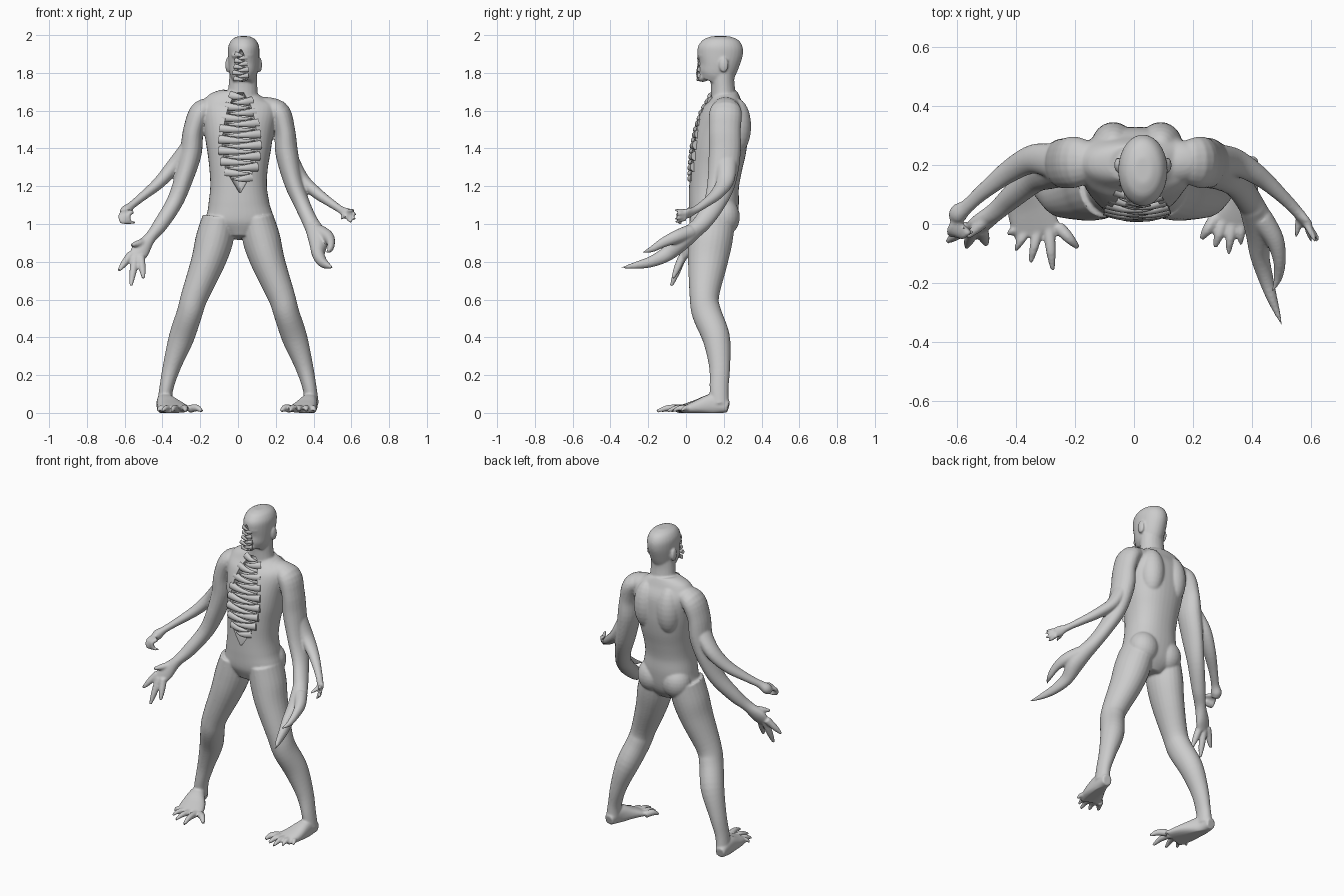
import bpy, bmesh, math
from mathutils import Vector, Matrix

X, Y, Z = Vector((1, 0, 0)), Vector((0, 1, 0)), Vector((0, 0, 1))


def catmull(a, b, c, d, t):
    return [0.5 * (2*q + (r-p)*t + (2*p-5*q+4*r-s)*t*t + (3*q-p-3*r+s)*t**3)
            for p, q, r, s in zip(a, b, c, d)]


def loft(bm, pts, ref=X, n=20, power=2.0, steps=5):
    """Tube through (x, y, z, radius along ref, other radius)."""
    p = [pts[0]] + list(pts) + [pts[-1]]
    S = [catmull(*p[i:i+4], k/steps) for i in range(len(pts)-1) for k in range(steps)]
    S.append(list(pts[-1]))
    rings = []
    for i, s in enumerate(S):
        t = (Vector(S[min(i+1, len(S)-1)][:3]) - Vector(S[max(i-1, 0)][:3])).normalized()
        u = (ref - ref.dot(t)*t).normalized()
        v = t.cross(u)
        ra, rb = max(s[3], .002), max(s[4], .002)
        ring = []
        for k in range(n):
            c, d = math.cos(2*math.pi*k/n), math.sin(2*math.pi*k/n)
            c = math.copysign(abs(c)**(2/power), c)
            d = math.copysign(abs(d)**(2/power), d)
            ring.append(bm.verts.new(Vector(s[:3]) + u*ra*c + v*rb*d))
        rings.append(ring)
    for a, b in zip(rings, rings[1:]):
        for k in range(n):
            bm.faces.new((a[k], a[(k+1) % n], b[(k+1) % n], b[k]))
    bm.faces.new(rings[0])
    bm.faces.new(rings[-1])


def blob(bm, c, r):
    bmesh.ops.create_uvsphere(bm, u_segments=24, v_segments=14, radius=1,
                              matrix=Matrix.Translation(c) @ Matrix.Diagonal((*r, 1)))


def digit(bm, base, tip, r, lift=0.0, ref=X):
    """Tapering finger or toe, arched at the middle."""
    b, t = Vector(base), Vector(tip)
    m = b.lerp(t, .55) + Vector((0, 0, lift))
    loft(bm, [(*b, r, r), (*m, r*.85, r*.85), (*t, r*.4, r*.4)], ref, 12)


def finish(bm, name):
    bmesh.ops.recalc_face_normals(bm, faces=bm.faces)
    me = bpy.data.meshes.new(name)
    bm.to_mesh(me)
    bm.free()
    ob = bpy.data.objects.new(name, me)
    bpy.context.collection.objects.link(ob)
    return ob


def smooth(ob, angle=40):
    bpy.ops.object.select_all(action='DESELECT')
    ob.select_set(True)
    bpy.context.view_layer.objects.active = ob
    bpy.ops.object.shade_smooth_by_angle(angle=math.radians(angle))


bm = bmesh.new()
# torso, shoulder blades, buttocks
loft(bm, [(.01, .13, .93, .07, .08), (.01, .14, 1.0, .175, .12), (.005, .147, 1.1, .163, .132),
          (.003, .148, 1.2, .15, .132), (.003, .157, 1.3, .155, .14), (.005, .172, 1.4, .17, .147),
          (.005, .187, 1.5, .185, .143), (.008, .203, 1.6, .2, .122), (.01, .207, 1.66, .18, .085),
          (.015, .205, 1.7, .1, .065)], X, 40, 2.25)
for s in (-1, 1):
    blob(bm, (.01 + s*.08, .265, 1.52), (.075, .08, .15))
    blob(bm, (.01 + s*.085, .2, 1.04), (.09, .085, .1))
    blob(bm, (.01 + s*.13, .21, 1.615), (.12, .075, .06))

# neck, head, chin, brow, ears
loft(bm, [(.02, .2, 1.62, .1, .07), (.025, .197, 1.7, .08, .065), (.027, .193, 1.76, .075, .063),
          (.03, .19, 1.83, .072, .07)])
loft(bm, [(.025, .14, 1.755, .05, .075), (.027, .155, 1.79, .07, .093), (.03, .172, 1.84, .079, .105),
          (.03, .18, 1.9, .083, .12), (.03, .182, 1.945, .081, .117), (.03, .182, 1.98, .062, .09),
          (.03, .182, 1.997, .03, .045)], X, 28)
blob(bm, (.022, .088, 1.78), (.035, .035, .025))
blob(bm, (.024, .1, 1.895), (.06, .04, .022))
for s in (-1, 1):
    blob(bm, (.03 + s*.085, .2, 1.845), (.012, .025, .04))

# legs
leg = [(.1, .14, 1.03, .09, .12), (.125, .13, .92, .1, .117), (.16, .115, .8, .09, .105),
       (.23, .097, .62, .072, .078), (.257, .11, .53, .068, .078), (.3, .16, .4, .067, .073),
       (.35, .178, .25, .048, .056), (.38, .175, .13, .037, .05), (.388, .178, .05, .04, .05)]
for s in (-1, 1):
    loft(bm, [(s*p[0], *p[1:]) for p in leg], X, 24)

# feet with splayed toes: heel-to-ball loft, then toe tips
feet = [([(-.398, .225, .035, .03, .03), (-.388, .15, .05, .045, .055), (-.355, .05, .035, .075, .035),
          (-.325, -.03, .022, .08, .02)],
         [(-.19, -.08), (-.275, -.155), (-.35, -.13), (-.402, -.09), (-.428, -.035)], -.255, -.39),
        ([(.39, .225, .035, .03, .03), (.38, .15, .05, .042, .055), (.355, .06, .035, .062, .035),
          (.325, 0, .022, .065, .02)],
         [(.228, -.05), (.275, -.078), (.32, -.1), (.362, -.07), (.41, -.025)], .275, .39)]
for sole, tips, x0, x1 in feet:
    loft(bm, sole, X, 24, 2.4)
    for i, (tx, ty) in enumerate(tips):
        bx = x0 + (x1 - x0)*i/4
        digit(bm, (bx, sole[-1][1] + .02, .024), (tx, ty, .012), .022 - .0015*i, .012)

# left main arm with open hand
loft(bm, [(-.1, .21, 1.615, .05, .05), (-.19, .21, 1.6, .085, .06), (-.235, .205, 1.5, .085, .055),
          (-.25, .205, 1.38, .082, .058), (-.285, .19, 1.25, .073, .05), (-.335, .16, 1.12, .055, .044),
          (-.41, .095, 1.0, .042, .039), (-.465, .045, .93, .034, .031), (-.515, .005, .865, .028, .048),
          (-.54, -.02, .82, .018, .04)], Y)
for b, t in [((-.565, -.01, .845), (-.632, -.06, .755)), ((-.545, -.02, .825), (-.567, -.078, .675)),
             ((-.515, -.02, .83), (-.5, -.07, .715)), ((-.485, .03, .91), (-.565, -.045, .89))]:
    digit(bm, b, t, .022, 0, Y)
# left second forearm with curled fist
loft(bm, [(-.265, .21, 1.41, .06, .04), (-.34, .22, 1.31, .05, .04), (-.42, .18, 1.22, .04, .032),
          (-.51, .11, 1.145, .028, .023), (-.565, .06, 1.1, .025, .021), (-.595, .035, 1.07, .033, .03),
          (-.605, .015, 1.045, .02, .02)], Y)
for k in range(4):
    o = k*.014
    loft(bm, [(-.6 + o, .02 - o, 1.07, .013, .013), (-.622 + o, -.02 - o*.5, 1.05, .012, .012),
              (-.615 + o, -.035, 1.015, .011, .011), (-.585 + o, -.025, 1.01, .006, .006)], Y, 10)

# right main arm ending in a pincer claw
loft(bm, [(.11, .21, 1.615, .05, .05), (.21, .21, 1.6, .085, .06), (.247, .205, 1.5, .085, .055),
          (.258, .205, 1.38, .085, .06), (.295, .187, 1.22, .075, .05), (.343, .145, 1.1, .056, .042),
          (.385, .085, 1.01, .048, .042), (.415, .03, .955, .04, .05)], Y)
loft(bm, [(.4, .06, .985, .045, .045), (.425, -.02, .91, .05, .045), (.425, -.1, .845, .034, .04),
          (.445, -.18, .805, .026, .03), (.47, -.26, .785, .017, .02), (.502, -.345, .772, .003, .003)])
loft(bm, [(.43, .02, .96, .04, .04), (.475, -.05, .935, .032, .035), (.492, -.12, .905, .022, .026),
          (.488, -.18, .87, .015, .017), (.468, -.23, .853, .003, .003)])
# right second forearm with small hand
loft(bm, [(.275, .21, 1.36, .06, .04), (.34, .21, 1.24, .048, .036), (.42, .165, 1.165, .035, .03),
          (.49, .105, 1.115, .025, .023), (.545, .05, 1.078, .02, .02), (.575, .012, 1.06, .016, .03),
          (.588, -.005, 1.05, .012, .026)], Y)
for i, t in enumerate([(.615, -.06, 1.078), (.628, -.055, 1.055), (.622, -.06, 1.03), (.6, -.06, 1.012)]):
    digit(bm, (.585, -.002, 1.07 - .013*i), t, .012, 0, Y)
digit(bm, (.56, .02, 1.05), (.548, -.045, 1.03), .013, 0, Y)

body = finish(bm, "body")

# openings down the chest and face: (z, half width, front y)
chest = [(1.7, .02, .13), (1.66, .045, .115), (1.6, .068, .078), (1.5, .09, .045), (1.4, .098, .025),
         (1.3, .08, .016), (1.23, .04, .015), (1.17, .004, .014)]
face = [(1.925, .004, .07), (1.89, .02, .062), (1.85, .018, .064), (1.8, .03, .056), (1.76, .022, .06)]
cutters = []
for name, rows, cx, d in (("chest_cutter", chest, .01, .055), ("face_cutter", face, .015, .035)):
    bm = bmesh.new()
    loft(bm, [(cx, y, z, w, d) for z, w, y in rows], X, 24)
    c = finish(bm, name)
    c.hide_render = True
    cutters.append(c)

# fuse body, then cut the openings
m = body.modifiers.new("fuse", 'REMESH')
m.mode, m.voxel_size = 'VOXEL', .006
m = body.modifiers.new("soften", 'SMOOTH')
m.factor, m.iterations = .5, 6
for c in cutters:
    m = body.modifiers.new("cut", 'BOOLEAN')
    m.operation, m.solver, m.object = 'DIFFERENCE', 'EXACT', c
bpy.context.view_layer.objects.active = body
for m in list(body.modifiers):
    bpy.ops.object.modifier_apply(modifier=m.name)
for c in cutters:
    bpy.data.objects.remove(c)
for v in body.data.vertices:
    v.co.z = max(v.co.z - .003, 0)
smooth(body)


def at(rows, z):
    for a, b in zip(rows, rows[1:]):
        if b[0] <= z <= a[0]:
            f = (a[0] - z)/(a[0] - b[0])
            return [p + (q - p)*f for p, q in zip(a, b)][1:]


# interlocking teeth across the openings
for name, rows, cx, z0, dz, count, depth in (("chest_teeth", chest, .01, 1.675, .029, 16, .024),
                                             ("face_teeth", face, .015, 1.895, .016, 9, .01)):
    bm = bmesh.new()
    for i in range(count):
        s, z = (-1, 1)[i % 2], z0 - i*dz
        w, y = at(rows, z)
        loft(bm, [(cx + s*(w + .012), y + depth*1.1, z + .004, dz*.85, depth*.9),
                  (cx + s*w*.5, y + depth*.3, z, dz*.62, depth*.6),
                  (cx - s*w*.2, y + depth*.2, z - .003, dz*.38, depth*.45),
                  (cx - s*w*.85, y + depth*.6, z - .002, dz*.1, depth*.15)], Z, 12)
    smooth(finish(bm, name))
